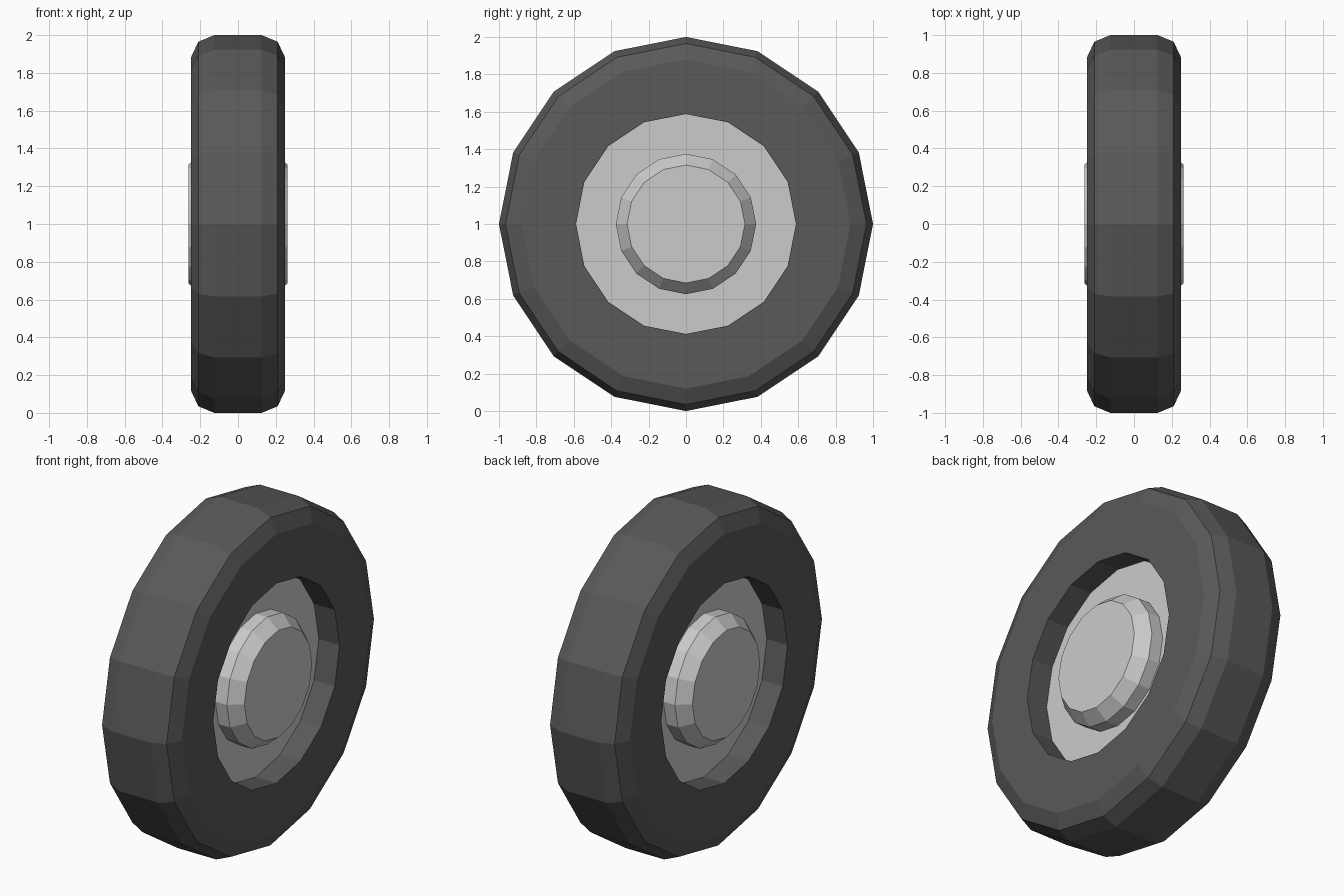
import bpy, bmesh
from math import sin, cos, tau

if "Cube" in bpy.data.objects:
    bpy.data.objects.remove(bpy.data.objects["Cube"])

SIDES = 16
CENTRE_Z = 1.0


def material(name, v):
    m = bpy.data.materials.new(name)
    m.diffuse_color = (v, v, v, 1)
    m.use_nodes = True
    m.node_tree.nodes["Principled BSDF"].inputs["Base Color"].default_value = m.diffuse_color
    return m


def lathe(name, half, closed, mat=None):
    """Spin a half profile of (x, radius), mirrored in x, about the axle."""
    profile = half + [(-x, r) for x, r in reversed(half)]
    bm = bmesh.new()
    rings = []
    for x, r in profile:
        rings.append([bm.verts.new((x, r * sin(tau * i / SIDES),
                                    CENTRE_Z + r * cos(tau * i / SIDES)))
                      for i in range(SIDES)])
    pairs = list(zip(rings, rings[1:]))
    if closed:
        pairs.append((rings[-1], rings[0]))
    else:
        bm.faces.new(rings[0])
        bm.faces.new(rings[-1])
    for a, b in pairs:
        for i in range(SIDES):
            j = (i + 1) % SIDES
            bm.faces.new((a[i], a[j], b[j], b[i]))
    bmesh.ops.recalc_face_normals(bm, faces=bm.faces)
    mesh = bpy.data.meshes.new(name)
    bm.to_mesh(mesh)
    bm.free()
    obj = bpy.data.objects.new(name, mesh)
    bpy.context.collection.objects.link(obj)
    if mat:
        mesh.materials.append(mat)
    return obj


# Tyre: hole edge, flat sidewall, two shoulder bevels, flat tread
lathe("tyre", [(0.25, 0.588), (0.25, 0.88), (0.21, 0.965), (0.125, 1.0)],
      True, material("rubber", 0.1))

# Rim: hub cap with bevelled edge, hub wall, recessed disc on both sides
lathe("rim", [(0.262, 0.315), (0.19, 0.375), (0.115, 0.375), (0.115, 0.588)],
      False)
